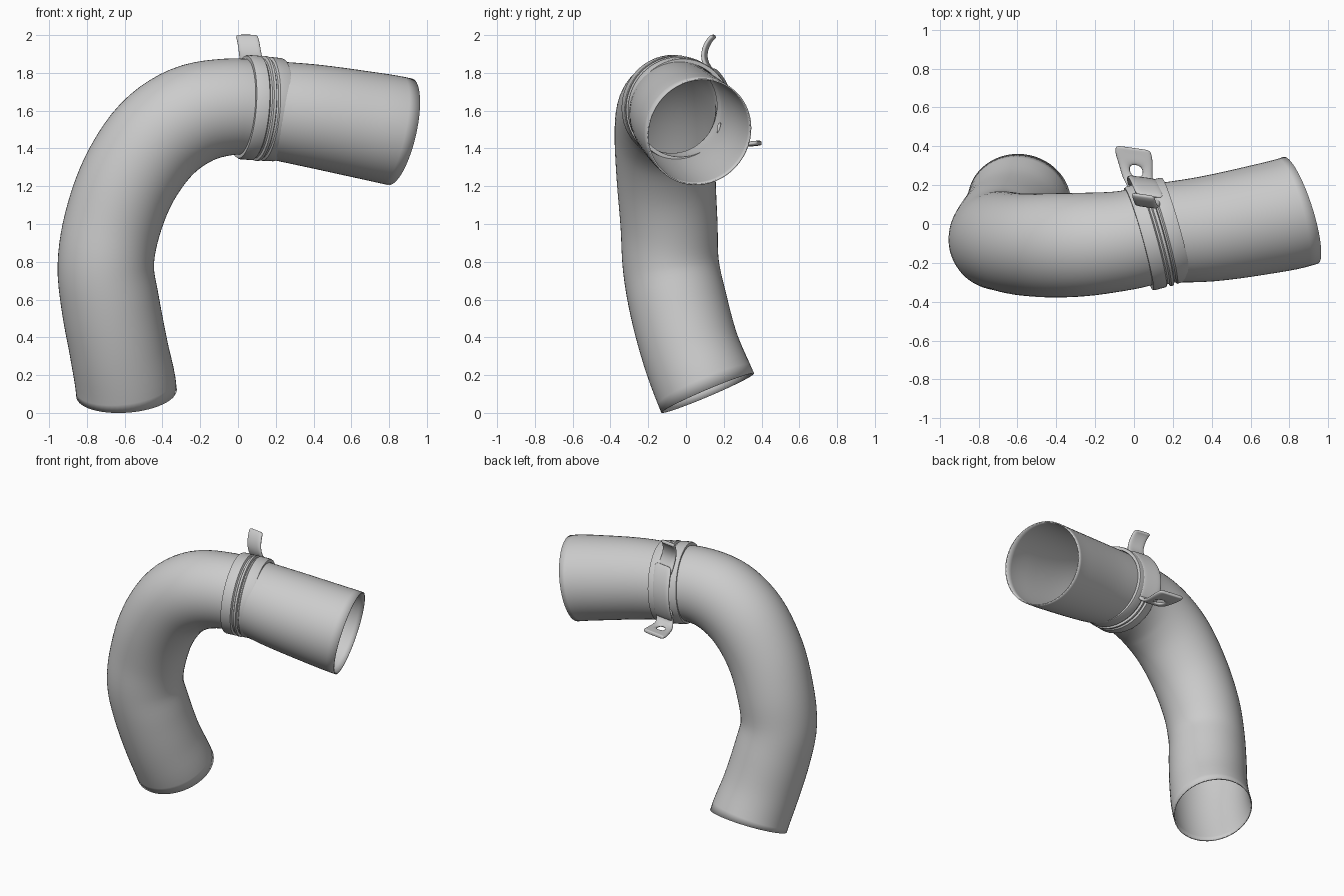
import bpy, bmesh, math
from mathutils import Vector

if "Cube" in bpy.data.objects:
    bpy.data.objects.remove(bpy.data.objects["Cube"])


def finish(name, bm, angle=40):
    bmesh.ops.recalc_face_normals(bm, faces=bm.faces)
    mesh = bpy.data.meshes.new(name)
    bm.to_mesh(mesh)
    bm.free()
    obj = bpy.data.objects.new(name, mesh)
    bpy.context.collection.objects.link(obj)
    bpy.ops.object.select_all(action='DESELECT')
    obj.select_set(True)
    bpy.context.view_layer.objects.active = obj
    bpy.ops.object.shade_smooth_by_angle(angle=math.radians(angle))
    return obj


def ring(bm, centre, axis, radius, n):
    # circle of vertices square to the axis, with a steady start direction
    u = Vector((0, 1, 0)) - axis * axis.y
    u.normalize()
    v = axis.cross(u)
    return [bm.verts.new(centre + radius * (math.cos(a) * u + math.sin(a) * v))
            for a in (2 * math.pi * i / n for i in range(n))]


def bridge(bm, a, b):
    n = len(a)
    for i in range(n):
        bm.faces.new((a[i], a[(i + 1) % n], b[(i + 1) % n], b[i]))


# Bent hose: centre line x, y, z and radius
path = [Vector(p) for p in (
    (-0.59, 0.115, 0.105, 0.267), (-0.63, 0.025, 0.33, 0.261),
    (-0.675, -0.04, 0.57, 0.260), (-0.70, -0.08, 0.78, 0.255),
    (-0.665, -0.09, 1.00, 0.257), (-0.575, -0.105, 1.24, 0.262),
    (-0.43, -0.11, 1.45, 0.268), (-0.25, -0.105, 1.575, 0.266),
    (-0.05, -0.085, 1.62, 0.256), (0.12, -0.05, 1.61, 0.256),
    (0.38, -0.025, 1.575, 0.272), (0.64, 0.02, 1.53, 0.283),
    (0.858, 0.07, 1.488, 0.289))]
start_dir = Vector((-0.07, -0.39, 0.92)).normalized()
end_dir = Vector((1, 0.32, -0.23)).normalized()
tangents = [(path[min(i + 1, len(path) - 1)] - path[max(i - 1, 0)]) / 2
            for i in range(len(path))]
tangents[0] = (start_dir * 0.24).to_4d()
tangents[-1] = (end_dir * 0.23).to_4d()
tangents[0].w = tangents[-1].w = 0

bm = bmesh.new()
rings, steps, sides = [], 5, 56
for k in range(len(path) - 1):
    p, q, m, n = path[k], path[k + 1], tangents[k], tangents[k + 1]
    for s in range(steps + (k == len(path) - 2)):
        t = s / steps
        pos = ((2*t**3 - 3*t**2 + 1) * p + (t**3 - 2*t**2 + t) * m
               + (3*t**2 - 2*t**3) * q + (t**3 - t**2) * n)
        d = ((6*t*t - 6*t) * (p - q) + (3*t*t - 4*t + 1) * m + (3*t*t - 2*t) * n)
        rings.append(ring(bm, pos.xyz, d.xyz.normalized(), pos.w, sides))
for a, b in zip(rings, rings[1:]):
    bridge(bm, a, b)
hose = finish("hose", bm)
wall = hose.modifiers.new("wall", 'SOLIDIFY')
wall.thickness = 0.008
wall.offset = -1

# Clamp band: grooved profile (distance along axis, radius) swept round the hose
centre = Vector((0.12, -0.05, 1.612))
axis = Vector((1, 0.28, -0.08)).normalized()
profile = [(-0.10, 0.25), (-0.10, 0.272), (-0.09, 0.277), (-0.03, 0.277),
           (-0.022, 0.265), (-0.012, 0.265), (-0.006, 0.279), (0.008, 0.279),
           (0.014, 0.265), (0.022, 0.265), (0.03, 0.276), (0.09, 0.274),
           (0.10, 0.27), (0.10, 0.25)]
bm = bmesh.new()
rings = [ring(bm, centre + axis * t, axis, r, 64) for t, r in profile]
for a, b in zip(rings, rings[1:] + rings[:1]):
    bridge(bm, a, b)
finish("clamp_band", bm, 30)


def strap(name, rows, thickness, hole=()):
    # rows: x centre, y, z, half width; cells listed in hole are left open
    bm = bmesh.new()
    cols = (-1, -0.4, 0.4, 1)
    grid = [[bm.verts.new((x + c * w, y - 0.28 * c * w * 0.5, z)) for c in cols]
            for x, y, z, w in rows]
    for j in range(len(rows) - 1):
        for i in range(3):
            if (j, i) not in hole:
                bm.faces.new((grid[j][i], grid[j][i + 1],
                              grid[j + 1][i + 1], grid[j + 1][i]))
    obj = finish(name, bm)
    solid = obj.modifiers.new("thickness", 'SOLIDIFY')
    solid.thickness = thickness
    solid.offset = 0
    sub = obj.modifiers.new("rounding", 'SUBSURF')
    sub.levels = sub.render_levels = 2
    return obj


# Upright S-shaped ear on top of the clamp
strap("upper_ear", [
    (0.06, 0.17, 1.77, 0.065), (0.075, 0.12, 1.82, 0.065),
    (0.07, 0.095, 1.87, 0.062), (0.062, 0.098, 1.92, 0.06),
    (0.055, 0.118, 1.965, 0.06), (0.048, 0.14, 1.99, 0.06),
    (0.046, 0.152, 1.994, 0.057)], 0.024)

# Holed ear sticking out of the back
strap("rear_ear", [
    (0.05, 0.185, 1.54, 0.075), (0.045, 0.18, 1.47, 0.075),
    (0.03, 0.20, 1.435, 0.075), (0.015, 0.24, 1.42, 0.08),
    (0.008, 0.305, 1.42, 0.09), (0.0, 0.345, 1.424, 0.098),
    (-0.004, 0.38, 1.428, 0.094), (-0.006, 0.392, 1.43, 0.085)],
    0.026, hole=[(3, 1)])

# Raised strap joining the two ears round the back
joiner = []
for a in (48, 34, 20, 6, -8, -22, -34):
    y = 0.285 * math.cos(math.radians(a))
    z = 0.285 * math.sin(math.radians(a))
    joiner.append((0.12 - 0.28 * y + 0.08 * z, -0.05 + y, 1.612 + z, 0.075))
strap("back_strap", joiner, 0.02)
